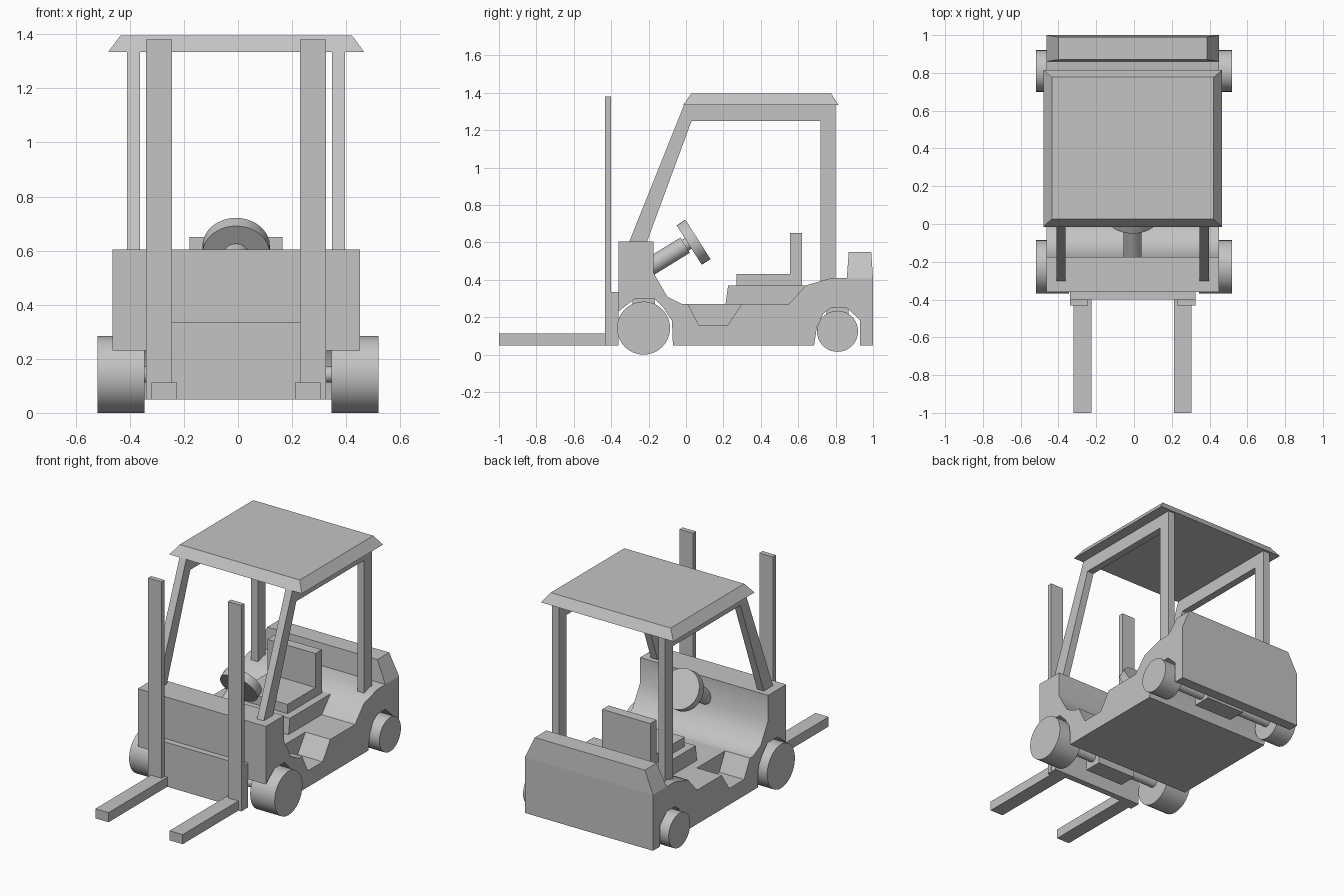
import bpy, bmesh, math
from mathutils import Vector

if "Cube" in bpy.data.objects:
    bpy.data.objects.remove(bpy.data.objects["Cube"])

MID = -0.007  # centre line of the chassis

grey = bpy.data.materials.new("light grey")
grey.use_nodes = True
colour = (0.55, 0.55, 0.55, 1)
grey.diffuse_color = colour
grey.node_tree.nodes["Principled BSDF"].inputs["Base Color"].default_value = colour


def finish(name, bm, smooth=0):
    bmesh.ops.recalc_face_normals(bm, faces=bm.faces)
    mesh = bpy.data.meshes.new(name)
    bm.to_mesh(mesh)
    bm.free()
    mesh.materials.append(grey)
    ob = bpy.data.objects.new(name, mesh)
    bpy.context.collection.objects.link(ob)
    if smooth:
        bpy.ops.object.select_all(action="DESELECT")
        ob.select_set(True)
        bpy.context.view_layer.objects.active = ob
        bpy.ops.object.shade_smooth_by_angle(angle=math.radians(smooth))
    return ob


def prism(name, outline, x0, x1, smooth=0):
    """Side outline (y, z) extruded across x."""
    bm = bmesh.new()
    face = bm.faces.new([bm.verts.new((x0, y, z)) for y, z in outline])
    new = bmesh.ops.extrude_face_region(bm, geom=[face])["geom"]
    verts = [v for v in new if isinstance(v, bmesh.types.BMVert)]
    bmesh.ops.translate(bm, vec=(x1 - x0, 0, 0), verts=verts)
    return finish(name, bm, smooth)


def box(name, x, y, z, top_x=None, top_y=None):
    """Box from ranges; the top may have its own x and y range."""
    bm = bmesh.new()
    bmesh.ops.create_cube(bm, size=1)
    for v in bm.verts:
        up = v.co.z > 0
        xr = top_x if up and top_x else x
        yr = top_y if up and top_y else y
        v.co = (xr[v.co.x > 0], yr[v.co.y > 0], z[up])
    return finish(name, bm)


def rod(name, start, end, radius, segments=32):
    start, end = Vector(start), Vector(end)
    axis = end - start
    bm = bmesh.new()
    bmesh.ops.create_cone(bm, cap_ends=True, segments=segments, radius1=radius,
                          radius2=radius, depth=axis.length)
    turn = axis.to_track_quat("Z", "Y").to_matrix().to_4x4()
    bmesh.ops.transform(bm, matrix=turn, verts=bm.verts)
    bmesh.ops.translate(bm, vec=(start + end) / 2, verts=bm.verts)
    return finish(name, bm, 40)


# Chassis with cowl, floor, rear deck and both wheel arches
front_arch = [(-0.07, 0.05), (-0.075, 0.18), (-0.12, 0.25), (-0.17, 0.3),
              (-0.27, 0.3), (-0.33, 0.255), (-0.36, 0.23)]
rear_arch = [(0.93, 0.05), (0.93, 0.185), (0.86, 0.25), (0.775, 0.25),
             (0.735, 0.22), (0.7, 0.15), (0.685, 0.05)]
upper = [(-0.36, 0.605), (-0.175, 0.605), (-0.175, 0.44), (-0.1, 0.31),
         (-0.02, 0.27), (0.55, 0.27), (0.64, 0.37), (0.78, 0.41),
         (1, 0.41), (1, 0.05)]
body = prism("chassis", upper + rear_arch + front_arch, -0.464, 0.451, 40)

# Step recesses cut in both sides
step = [(0.005, 0.28), (0.07, 0.155), (0.22, 0.155), (0.305, 0.28)]
for side in (-1, 1):
    cutter = prism("step_cutter", step, MID + side * 0.28, MID + side * 0.6)
    cutter.hide_render = True
    cutter.hide_viewport = True
    cut = body.modifiers.new("step recess", "BOOLEAN")
    cut.operation = "DIFFERENCE"
    cut.solver = "EXACT"
    cut.object = cutter

# Counterweight with chamfered ends
box("counterweight", (-0.464, 0.451), (0.86, 1), (0.41, 0.55),
    (-0.4, 0.387), (0.87, 0.99))

# Seat
prism("seat_base", [(0.21, 0.26), (0.225, 0.37), (0.64, 0.37), (0.56, 0.26)],
      MID - 0.22, MID + 0.22)
box("seat_cushion", (MID - 0.172, MID + 0.172), (0.27, 0.57), (0.37, 0.43))
box("seat_back", (MID - 0.172, MID + 0.172), (0.555, 0.62), (0.37, 0.65))

# Steering
rod("steering_column", (MID, -0.2, 0.465), (MID, -0.005, 0.585), 0.048)
rod("steering_shaft", (MID, -0.02, 0.575), (MID, 0.03, 0.605), 0.034)
rod("steering_wheel", (MID, 0.017, 0.586), (MID, 0.064, 0.616), 0.125)

# Cab frame: raked front post, top rail and rear post on each side
frame = [(-0.305, 0.6), (-0.01, 1.336), (0.8, 1.336), (0.8, 0.4),
         (0.72, 0.38), (0.72, 1.25), (0.03, 1.25), (-0.21, 0.6)]
for side, label in ((1, "left"), (-1, "right")):
    prism(label + "_cab_frame", frame, MID + side * 0.355, MID + side * 0.403)

box("roof", (-0.48, 0.466), (-0.015, 0.815), (1.335, 1.395),
    (-0.435, 0.422), (0.027, 0.777))

# Lifting gear
box("carriage_plate", (-0.34, 0.325), (-0.4, -0.36), (0.05, 0.335))
for side, label in ((1, "left"), (-1, "right")):
    mast = sorted((MID + side * 0.237, MID + side * 0.333))
    fork = sorted((MID + side * 0.218, MID + side * 0.312))
    box(label + "_mast", mast, (-0.432, -0.4), (0.05, 1.38))
    box(label + "_fork", fork, (-1, -0.395), (0.05, 0.112))

# Wheels and axles
for label, y, r, inner in (("front", -0.227, 0.142, 0.345), ("rear", 0.81, 0.11, 0.38)):
    z = 0.142 if label == "front" else 0.125
    for side, hand in ((1, "left"), (-1, "right")):
        rod(label + "_" + hand + "_wheel", (side * inner, y, z), (side * 0.52, y, z), r)
    rod(label + "_axle", (-0.4, y, z), (0.4, y, z), 0.03, 16)
    box(label + "_axle_housing", (-0.14, 0.14), (y - 0.06, y + 0.06), (0.08, 0.3))
